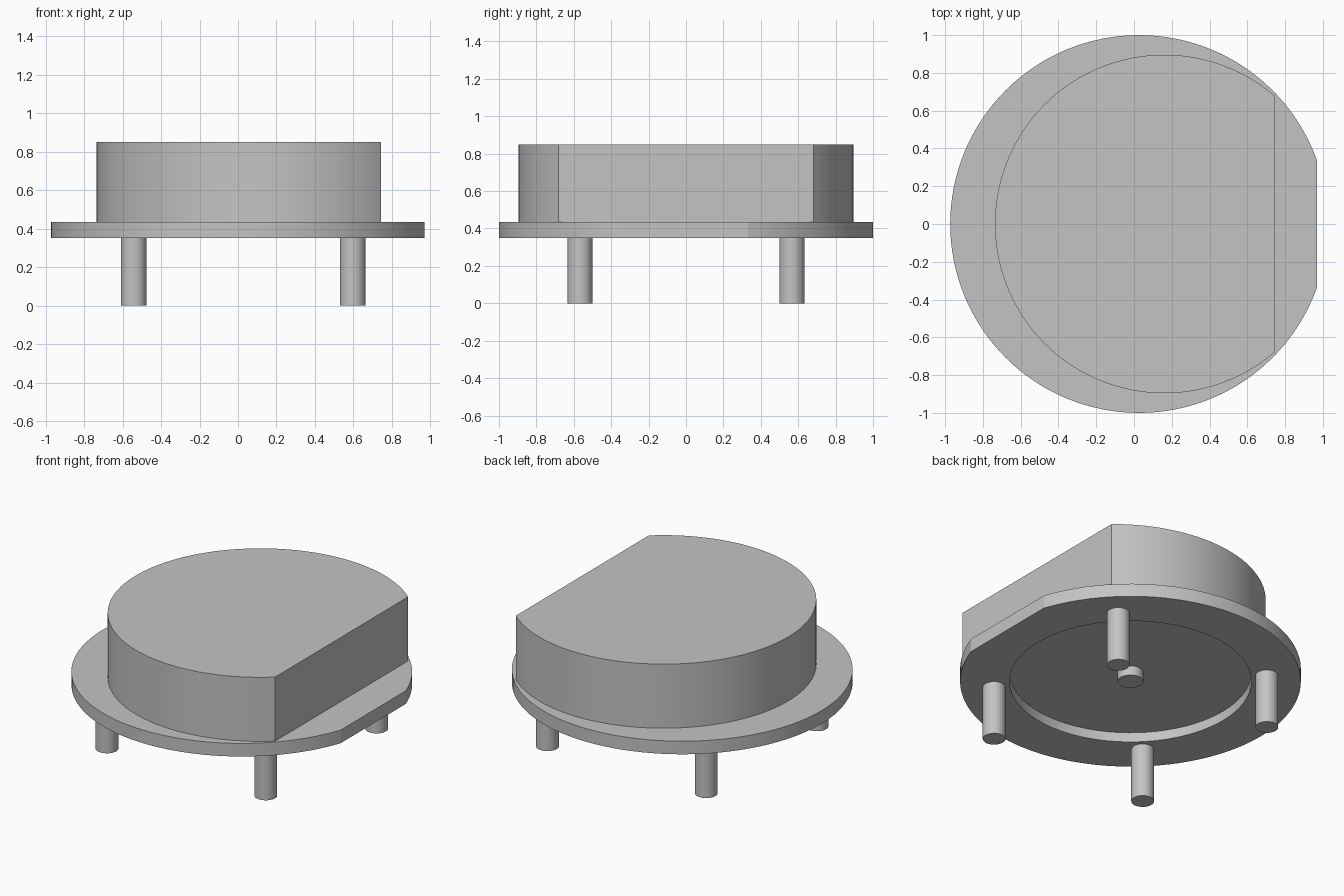
import bpy, bmesh, math

if "Cube" in bpy.data.objects:
    bpy.data.objects.remove(bpy.data.objects["Cube"])

grey = bpy.data.materials.new("mid grey")
grey.diffuse_color = (0.55, 0.55, 0.55, 1)
grey.use_nodes = True
grey.node_tree.nodes["Principled BSDF"].inputs["Base Color"].default_value = grey.diffuse_color


def ring(bm, angles, cx, cy, r, z, cut=None):
    """Circle of vertices, optionally cut off flat at distance cut along +x."""
    verts = []
    for a in angles:
        d = r
        if cut and math.cos(a) > 0:
            d = min(r, cut / math.cos(a))
        verts.append(bm.verts.new((cx + d * math.cos(a), cy + d * math.sin(a), z)))
    return verts


def loft(name, cx, cy, rings, sides=96):
    """Closed solid through rings of (radius, z, flat distance or None)."""
    angles = {2 * math.pi * i / sides for i in range(sides)}
    for r, z, cut in rings:
        if cut:
            corner = math.acos(cut / r)
            angles |= {corner, 2 * math.pi - corner}
    angles = sorted(angles)
    bm = bmesh.new()
    loops = [ring(bm, angles, cx, cy, r, z, cut) for r, z, cut in rings]
    n = len(angles)
    for low, high in zip(loops, loops[1:]):
        for i in range(n):
            j = (i + 1) % n
            bm.faces.new((low[i], low[j], high[j], high[i]))
    bm.faces.new(loops[0][::-1])
    bm.faces.new(loops[-1])
    bmesh.ops.recalc_face_normals(bm, faces=bm.faces)
    mesh = bpy.data.meshes.new(name)
    bm.to_mesh(mesh)
    bm.free()
    mesh.materials.append(grey)
    ob = bpy.data.objects.new(name, mesh)
    bpy.context.collection.objects.link(ob)
    bpy.context.view_layer.objects.active = ob
    ob.select_set(True)
    bpy.ops.object.shade_smooth_by_angle(angle=math.radians(15))
    ob.select_set(False)
    return ob


CX = 0.027           # axis of the flange, pin and legs
BASE, TOP, ROOF = 0.35, 0.435, 0.412

# Flange with a flat on the right and a round recess underneath
loft("flange", CX, 0, [(0.71, ROOF, None), (0.71, BASE, None),
                       (1.0, BASE, 0.943), (1.0, TOP, 0.943)], 128)

# Raised body, offset to the right and cut flat
loft("body", 0.16, 0, [(0.896, TOP, 0.583), (0.896, 0.85, 0.583)], 128)

# Short pin in the middle of the recess
loft("centre_pin", CX, 0, [(0.076, BASE, None), (0.076, ROOF, None)], 48)

# Four legs
for sx, side in ((-1, "left"), (1, "right")):
    for sy, end in ((-1, "front"), (1, "back")):
        loft(f"leg_{end}_{side}", CX + sx * 0.569, sy * 0.567,
             [(0.067, 0, None), (0.067, BASE, None)], 48)
